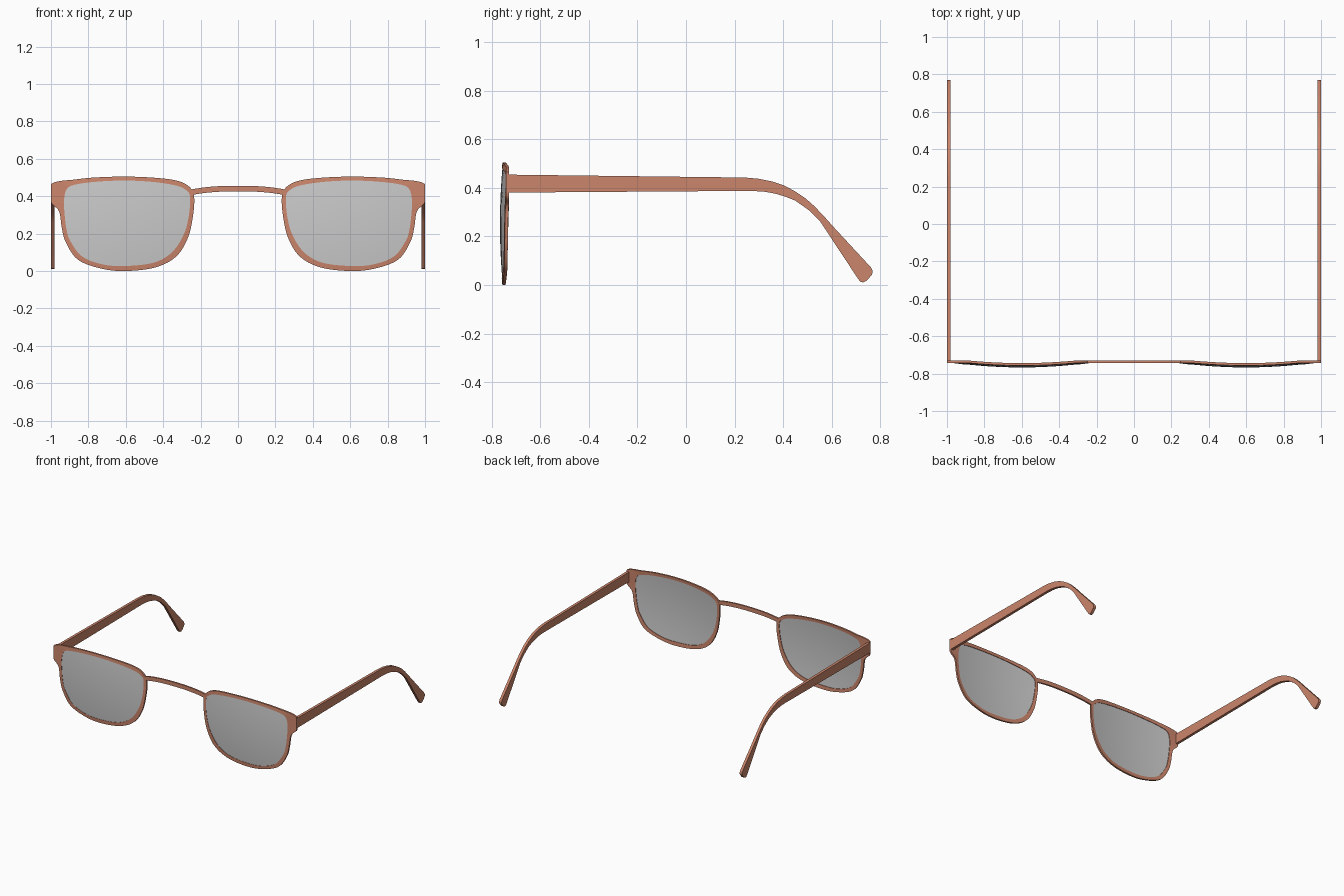
import bpy
import bmesh
import math
from mathutils import Vector

if "Cube" in bpy.data.objects:
    bpy.data.objects.remove(bpy.data.objects["Cube"], do_unlink=True)


def make_material(name, color):
    mat = bpy.data.materials.new(name)
    mat.use_nodes = True
    mat.diffuse_color = color
    mat.node_tree.nodes["Principled BSDF"].inputs["Base Color"].default_value = color
    return mat


COPPER = make_material("copper frame", (0.6, 0.235, 0.147, 1))
GREY = make_material("grey lens", (0.59, 0.59, 0.59, 1))


def finish(name, bm, mat, angle=35):
    bmesh.ops.recalc_face_normals(bm, faces=bm.faces)
    mesh = bpy.data.meshes.new(name)
    bm.to_mesh(mesh)
    bm.free()
    mesh.materials.append(mat)
    obj = bpy.data.objects.new(name, mesh)
    bpy.context.collection.objects.link(obj)
    bpy.ops.object.select_all(action="DESELECT")
    obj.select_set(True)
    bpy.context.view_layer.objects.active = obj
    bpy.ops.object.shade_smooth_by_angle(angle=math.radians(angle))
    return obj


def smooth_loop(points, steps=6):
    """Closed curve passing through all the points."""
    pts = [Vector(p) for p in points]
    n = len(pts)
    out = []
    for i in range(n):
        a, b, c, d = (pts[(i + k) % n] for k in (-1, 0, 1, 2))
        for s in range(steps):
            t = s / steps
            p = 0.5 * (2 * b + (c - a) * t + (2 * a - 5 * b + 4 * c - d) * t ** 2
                       + (3 * b - a - 3 * c + d) * t ** 3)
            out.append(Vector((min(p.x, 1), max(p.y, 0))))
    return out


def bulge(x, z):
    """Front surface of the rims and lenses, domed forward."""
    return min(-0.769 + 0.19 * ((x - 0.6) ** 2 + (z - 0.25) ** 2), -0.742)


def bridge_rings(bm, a, b):
    n = len(a)
    for i in range(n):
        j = (i + 1) % n
        bm.faces.new((a[i], a[j], b[j], b[i]))


# Outlines of one rim, in x and z
OUTER = smooth_loop([
    (.235, .4), (.262, .452), (.33, .484), (.45, .499), (.6, .505), (.75, .501),
    (.866, .49), (1, .465), (1, .37), (.957, .32), (.942, .23), (.92, .152),
    (.855, .06), (.73, .013), (.6, 0), (.44, .02), (.33, .078), (.267, .18), (.24, .3)])
INNER = smooth_loop([
    (.257, .4), (.278, .433), (.33, .457), (.45, .476), (.6, .484), (.75, .478),
    (.866, .463), (.914, .44), (.93, .38), (.926, .29), (.916, .22), (.898, .163),
    (.834, .078), (.722, .035), (.6, .027), (.45, .045), (.353, .1), (.29, .195), (.262, .3)])


def make_rim(side, sx):
    bm = bmesh.new()

    def ring(outline, depth):
        return [bm.verts.new((sx * p.x, bulge(p.x, p.y) + depth, p.y)) for p in outline]

    rings = [ring(OUTER, 0), ring(INNER, 0), ring(INNER, 0.013), ring(OUTER, 0.013)]
    for i in range(4):
        bridge_rings(bm, rings[i], rings[(i + 1) % 4])
    finish(side + "_rim", bm, COPPER)


def make_lens(side, sx):
    bm = bmesh.new()
    mid = Vector((0.6, 0.25))
    count = 6

    def surface(depth):
        centre = bm.verts.new((sx * mid.x, bulge(*mid) + depth, mid.y))
        prev = None
        for k in range(1, count + 1):
            pts = [mid.lerp(p, 1.01 * k / count) for p in INNER]
            ring = [bm.verts.new((sx * p.x, bulge(p.x, p.y) + depth, p.y)) for p in pts]
            if prev:
                bridge_rings(bm, prev, ring)
            else:
                for i in range(len(ring)):
                    bm.faces.new((centre, ring[i], ring[(i + 1) % len(ring)]))
            prev = ring
        return prev

    bridge_rings(bm, surface(0.002), surface(0.009))
    finish(side + "_lens", bm, GREY)


# Side profile of an arm, in y and z: straight bar, bent tail, rounded tip
ARM = [(-.735, .455), (.243, .443), (.3, .438), (.355, .427), (.405, .41), (.45, .386),
       (.492, .358), (.53, .324), (.57, .282), (.614, .233), (.763, .072), (.769, .058),
       (.767, .042), (.742, .016), (.73, .011), (.718, .014), (.705, .032), (.553, .262),
       (.53, .286), (.503, .311), (.45, .348), (.41, .364), (.367, .377), (.32, .385),
       (.264, .388), (-.735, .381)]


def make_arm(side, sx):
    bm = bmesh.new()
    inner = [bm.verts.new((sx * 0.98, y, z)) for y, z in ARM]
    outer = [bm.verts.new((sx, y, z)) for y, z in ARM]
    bridge_rings(bm, inner, outer)
    bm.faces.new(inner)
    bm.faces.new(outer)
    finish(side + "_arm", bm, COPPER)


def make_bridge():
    """Thin arched bar between the rims."""
    bm = bmesh.new()
    steps = 20
    rings = []
    for i in range(steps + 1):
        u = 2 * i / steps - 1
        z = 0.441 - 0.02 * abs(u) ** 2.5
        rings.append([bm.verts.new((u * 0.25, y, z + h)) for y, h in
                      ((-.742, -.015), (-.742, .015), (-.73, .015), (-.73, -.015))])
    for a, b in zip(rings, rings[1:]):
        bridge_rings(bm, a, b)
    bm.faces.new(rings[0])
    bm.faces.new(rings[-1])
    finish("nose_bridge", bm, COPPER)


for side, sx in (("left", 1), ("right", -1)):
    make_rim(side, sx)
    make_lens(side, sx)
    make_arm(side, sx)
make_bridge()
